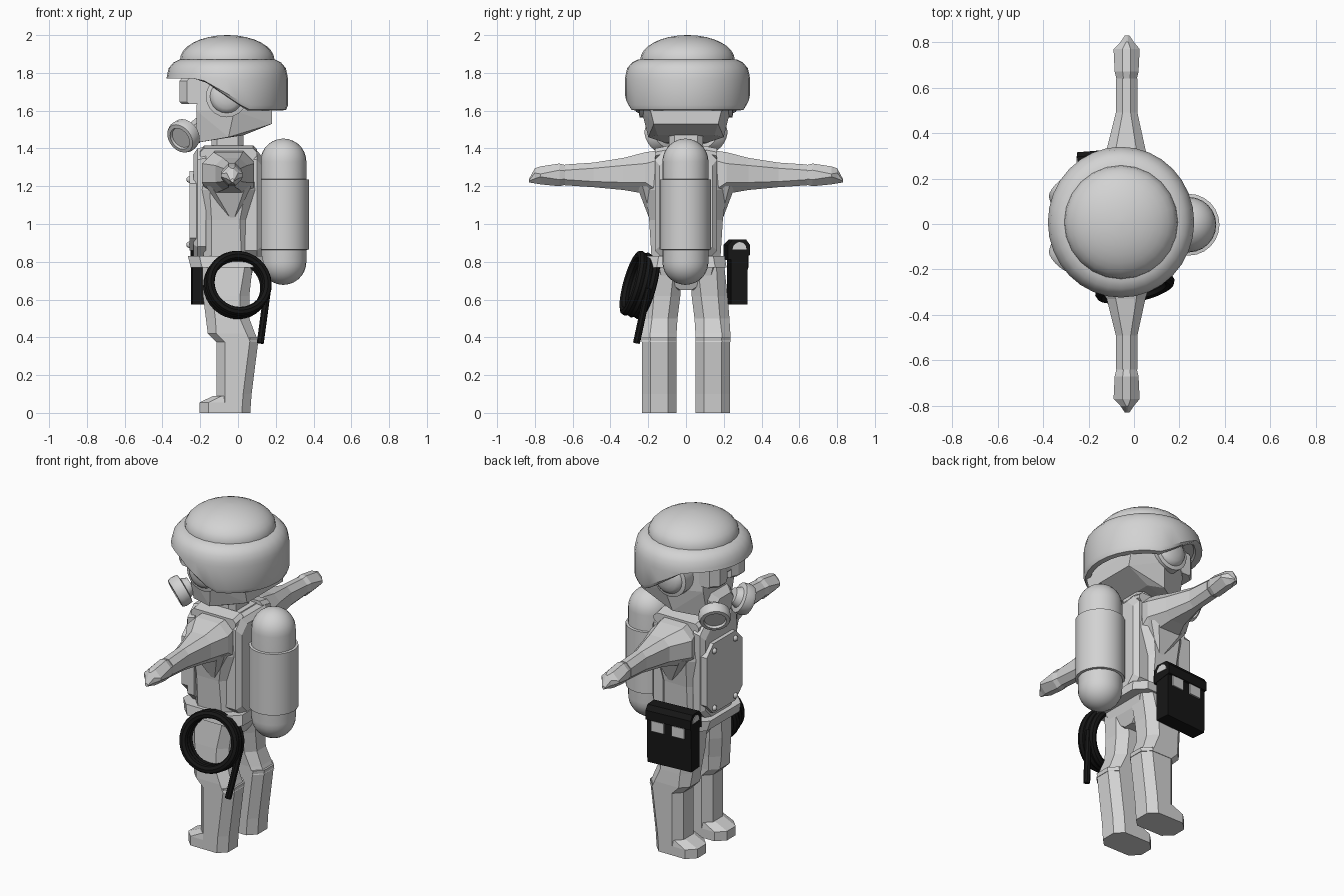
import bpy, bmesh, math
from mathutils import Vector, Matrix


def material(name, rgb):
    m = bpy.data.materials.new(name)
    m.diffuse_color = (*rgb, 1)
    return m


GREY = material("light grey", (0.65, 0.65, 0.65))
BLACK = material("black", (0.008, 0.008, 0.008))


def finish(name, bm, mat=GREY, smooth=False, matrix=None):
    if matrix is not None:
        bm.transform(matrix)
    bmesh.ops.recalc_face_normals(bm, faces=bm.faces[:])
    me = bpy.data.meshes.new(name)
    bm.to_mesh(me)
    bm.free()
    me.materials.append(mat)
    ob = bpy.data.objects.new(name, me)
    bpy.context.collection.objects.link(ob)
    if smooth:
        bpy.ops.object.select_all(action='DESELECT')
        ob.select_set(True)
        bpy.context.view_layer.objects.active = ob
        bpy.ops.object.shade_smooth_by_angle(angle=math.radians(35))
    return ob


def skin(bm, rings):
    for r0, r1 in zip(rings, rings[1:]):
        for i in range(len(r0)):
            j = (i + 1) % len(r0)
            bm.faces.new((r0[i], r0[j], r1[j], r1[i]))
    bm.faces.new(rings[0])
    bm.faces.new(rings[-1])


def loft(name, secs, axis='z', s=1):
    """Chamfered rectangles (t, a0, a1, b0, b1, chamfer) joined along an axis; s mirrors y."""
    bm, rings = bmesh.new(), []
    for t, a0, a1, b0, b1, c in secs:
        pts = [(a0 + c, b0), (a1 - c, b0), (a1, b0 + c), (a1, b1 - c),
               (a1 - c, b1), (a0 + c, b1), (a0, b1 - c), (a0, b0 + c)]
        rings.append([bm.verts.new((a, s * b, t) if axis == 'z' else
                                   (a, s * t, b) if axis == 'y' else
                                   (t, a, b)) for a, b in pts])
    skin(bm, rings)
    return finish(name, bm)


def lathe(name, prof, n=24, matrix=None, mat=GREY, shape=None):
    """Profile of (radius, z) turned about z; shape may move each point."""
    bm, rings = bmesh.new(), []
    for r, z in prof:
        ring = []
        for i in range(n):
            a = math.tau * i / n
            p = Vector((r * math.cos(a), r * math.sin(a), z))
            ring.append(bm.verts.new(shape(p) if shape else p))
        rings.append(ring)
    skin(bm, rings)
    return finish(name, bm, mat, True, matrix)


def hull(name, pts):
    """Convex faceted part from points mirrored across y."""
    bm = bmesh.new()
    for x, y, z in pts:
        for s in (-1, 1):
            bm.verts.new((x, s * y, z))
    res = bmesh.ops.convex_hull(bm, input=bm.verts[:])
    junk = {g for g in res['geom_interior'] + res['geom_unused'] if isinstance(g, bmesh.types.BMVert)}
    bmesh.ops.delete(bm, geom=list(junk), context='VERTS')
    return finish(name, bm)


def prism(name, prof, x0, x1, mat, matrix):
    """(y, z) profile pushed along x."""
    bm = bmesh.new()
    skin(bm, [[bm.verts.new((x, y, z)) for y, z in prof] for x in (x0, x1)])
    return finish(name, bm, mat, False, matrix)


def place(loc, direction):
    return Matrix.Translation(loc) @ Vector(direction).to_track_quat('Z', 'Y').to_matrix().to_4x4()


def arc(r, zc, a0, a1, n, zr=None):
    return [(r * math.cos(math.radians(a0 + (a1 - a0) * i / n)),
             zc + (zr or r) * math.sin(math.radians(a0 + (a1 - a0) * i / n))) for i in range(n + 1)]


# Helmet: dome, and a band whose lower edge is cut away over the face
HC = Matrix.Translation((-0.057, 0.008, 0))
lathe("helmet_dome", [(0.25, 1.84)] + arc(0.25, 1.87, 0, 88, 8, 0.13), 24, HC)


def face_cut(p):
    low = min(1.77, max(1.6, 1.77 - (p.x - 0.057 + 0.2) * 0.68))
    k = (p.z - 1.6) / 0.17
    z = p.z if p.z >= 1.77 else low + k * (1.77 - low)
    return Vector((p.x, p.y * 1.03, z))


lathe("helmet_band", [(0.22, 1.875), (0.255, 1.87), (0.285, 1.855), (0.31, 1.825), (0.318, 1.79),
                      (0.322, 1.765), (0.322, 1.63), (0.312, 1.605), (0.285, 1.6), (0.275, 1.78)],
      32, HC, shape=face_cut)

# Head, mask snout, goggles and neck
hull("head", [(-0.22, 0.11, 1.43), (-0.22, 0.15, 1.6), (-0.21, 0.15, 1.8), (-0.05, 0.2, 1.46),
              (-0.02, 0.235, 1.6), (0.0, 0.235, 1.8), (0.18, 0.17, 1.53), (0.18, 0.19, 1.61),
              (0.15, 0.17, 1.8), (0.03, 0.15, 1.47)])
loft("mask_snout", [(-0.20, -0.12, 0.12, 1.43, 1.58, 0.03), (-0.26, -0.08, 0.08, 1.43, 1.53, 0.03)], 'x')
for s in (-1, 1):
    loft("goggle_lens", [(y, -0.31 + d, -0.2, 1.635, 1.77, 0.012)
                         for y, d in ((0.02, 0.02), (0.06, 0), (0.12, 0), (0.16, 0.04))], 'y', s)
loft("goggle_bridge", [(-0.03, -0.29, -0.2, 1.68, 1.77, 0.01), (0.03, -0.29, -0.2, 1.68, 1.77, 0.01)], 'y')
loft("neck", [(1.36, -0.14, 0.03, -0.09, 0.09, 0.03), (1.5, -0.14, 0.03, -0.09, 0.09, 0.03)])

# Ear cups and breathing filters
for s in (-1, 1):
    lathe("ear_cup", [(0.11, -0.05), (0.11, 0.03), (0.092, 0.035)] + arc(0.088, 0.035, 0, 85, 4, 0.035),
          20, place((-0.06, s * 0.215, 1.675), (0, s, 0)))
    lathe("mask_filter", [(0.045, -0.07), (0.06, -0.035), (0.086, -0.03), (0.09, 0.01), (0.082, 0.03),
                          (0.062, 0.032), (0.058, 0.018), (0.02, 0.018)],
          20, place((-0.29, s * 0.14, 1.465), (-0.55, s * 0.68, -0.42)))

# Torso, vest panels with shoulder straps, chest plate
loft("torso", [(0.78, -0.18, 0.06, -0.18, 0.18, 0.04), (1.02, -0.19, 0.06, -0.195, 0.195, 0.05),
               (1.18, -0.2, 0.09, -0.215, 0.215, 0.05), (1.34, -0.19, 0.09, -0.2, 0.2, 0.05),
               (1.4, -0.14, 0.06, -0.14, 0.14, 0.04)])
loft("vest_front", [(-0.17, -0.175, 0.175, 0.82, 1.41, 0.06), (-0.215, -0.175, 0.175, 0.82, 1.4, 0.06),
                    (-0.235, -0.15, 0.15, 0.83, 1.37, 0.06)], 'x')
loft("vest_back", [(0.03, -0.165, 0.165, 0.81, 1.4, 0.05), (0.1, -0.165, 0.165, 0.81, 1.39, 0.05),
                   (0.125, -0.14, 0.14, 0.83, 1.36, 0.05)], 'x')
for s in (-1, 1):
    loft("vest_strap", [(0.09, -0.2, 0.1, 1.36, 1.415, 0.02), (0.165, -0.2, 0.1, 1.34, 1.4, 0.02)], 'y', s)
loft("chest_plate", [(-0.22, -0.17, 0.17, 0.86, 1.28, 0.065), (-0.258, -0.17, 0.17, 0.86, 1.28, 0.065)], 'x')
for s in (-1, 1):
    for z in (0.89, 1.235):
        lathe("plate_bolt", arc(0.018, 0, 0, 80, 3), 10, place((-0.256, s * 0.1, z), (-1, 0, 0)))

# Belt and hips
loft("belt", [(0.77, -0.25, 0.14, -0.215, 0.215, 0.06), (0.83, -0.265, 0.13, -0.205, 0.205, 0.06)])
loft("hips", [(0.65, -0.12, 0.04, -0.05, 0.05, 0.02), (0.72, -0.17, 0.07, -0.16, 0.16, 0.03),
              (0.8, -0.2, 0.09, -0.19, 0.19, 0.04)])

# Arms and legs
for s in (-1, 1):
    loft("arm", [(0.14, -0.17, 0.08, 1.12, 1.39, 0.05), (0.215, -0.19, 0.085, 1.16, 1.38, 0.06),
                 (0.33, -0.12, 0.05, 1.18, 1.35, 0.04), (0.49, -0.08, 0.015, 1.195, 1.325, 0.03),
                 (0.64, -0.08, 0.015, 1.205, 1.315, 0.03)], 'y', s)
    loft("hand", [(0.63, -0.075, 0.01, 1.21, 1.31, 0.03), (0.67, -0.085, 0.02, 1.2, 1.32, 0.035),
                  (0.77, -0.09, 0.025, 1.21, 1.305, 0.04), (0.8, -0.06, 0.0, 1.215, 1.295, 0.025),
                  (0.83, -0.04, -0.02, 1.22, 1.24, 0.008)], 'y', s)
    # armpit gusset
    loft("armpit", [(1.03, -0.05, -0.01, 0.16, 0.195, 0.01), (1.2, -0.17, 0.07, 0.15, 0.26, 0.03)], 'z', s)
    loft("thigh", [(0.8, -0.19, 0.08, 0.02, 0.2, 0.04), (0.62, -0.185, 0.06, 0.03, 0.22, 0.05),
                   (0.5, -0.17, 0.06, 0.045, 0.23, 0.05), (0.42, -0.16, 0.09, 0.05, 0.235, 0.045),
                   (0.375, -0.115, 0.11, 0.05, 0.235, 0.045)], 'z', s)
    loft("shin", [(0.4, -0.115, 0.11, 0.05, 0.232, 0.045), (0.1, -0.115, 0.072, 0.05, 0.232, 0.045),
                  (0, -0.115, 0.065, 0.05, 0.232, 0.045)], 'z', s)
    loft("foot", [(0, -0.205, 0.06, 0.05, 0.232, 0.05), (0.055, -0.205, 0.06, 0.05, 0.232, 0.05),
                  (0.09, -0.13, 0.06, 0.055, 0.227, 0.045)], 'z', s)

# Air tank on the back, with a sleeve
TANK = Matrix.Translation((0.24, -0.003, 0))
lathe("air_tank", arc(0.122, 0.8, -88, 0, 7) + arc(0.122, 1.33, 0, 88, 7), 24, TANK)
lathe("tank_sleeve", [(0.115, 0.862), (0.136, 0.865), (0.136, 1.235), (0.115, 1.238)], 24, TANK)

# Hose coil on one hip, with a loose end
axis = Vector((0.2, -1, 0.28)).normalized()
for k in (-1, 0, 1):
    loc = Vector((-0.003, -0.245, 0.677)) + axis * k * 0.036
    lathe_m = place(loc, axis)
    bm = bmesh.new()
    rings = []
    for i in range(32):
        u = math.tau * i / 32
        rings.append([bm.verts.new(((0.154 + 0.024 * math.cos(v)) * math.cos(u),
                                    (0.154 + 0.024 * math.cos(v)) * math.sin(u),
                                    0.024 * math.sin(v))) for v in (math.tau * j / 8 for j in range(8))])
    for i in range(32):
        for j in range(8):
            a, b, m = rings[i], rings[(i + 1) % 32], (j + 1) % 8
            bm.faces.new((a[j], a[m], b[m], b[j]))
    finish("hose_loop", bm, BLACK, True, lathe_m)
start, end = Vector((0.157, -0.2, 0.66)), Vector((0.118, -0.262, 0.37))
lathe("hose_end", [(0.019, 0), (0.019, (end - start).length)], 8, place(start, end - start), BLACK)

# Pouch on the other hip: body, arched lid, pale lid ends and front tabs
POUCH = Matrix.Translation((-0.105, 0.272, 0)) @ Matrix.Rotation(0.08, 4, 'Z')
prism("pouch_body", [(-0.045, 0.575), (0.042, 0.575), (0.045, 0.87), (-0.045, 0.87)], -0.14, 0.14, BLACK, POUCH)
lid = [(0.055, 0.835), (0.055, 0.89), (0.035, 0.918), (-0.035, 0.918), (-0.062, 0.89), (-0.062, 0.81)]
prism("pouch_lid", lid, -0.143, 0.143, BLACK, POUCH)
end_cap = [(y * 0.75, z) for y, z in arc(0.05, 0.865, 0, 180, 6, 0.04)]
for s in (-1, 1):
    prism("pouch_lid_end", end_cap, s * 0.142, s * 0.147, GREY, POUCH)
for x in (-0.06, 0.07):
    prism("pouch_tab", [(0.04, 0.77), (0.053, 0.77), (0.053, 0.832), (0.04, 0.832)],
          x - 0.04, x + 0.04, GREY, POUCH)
